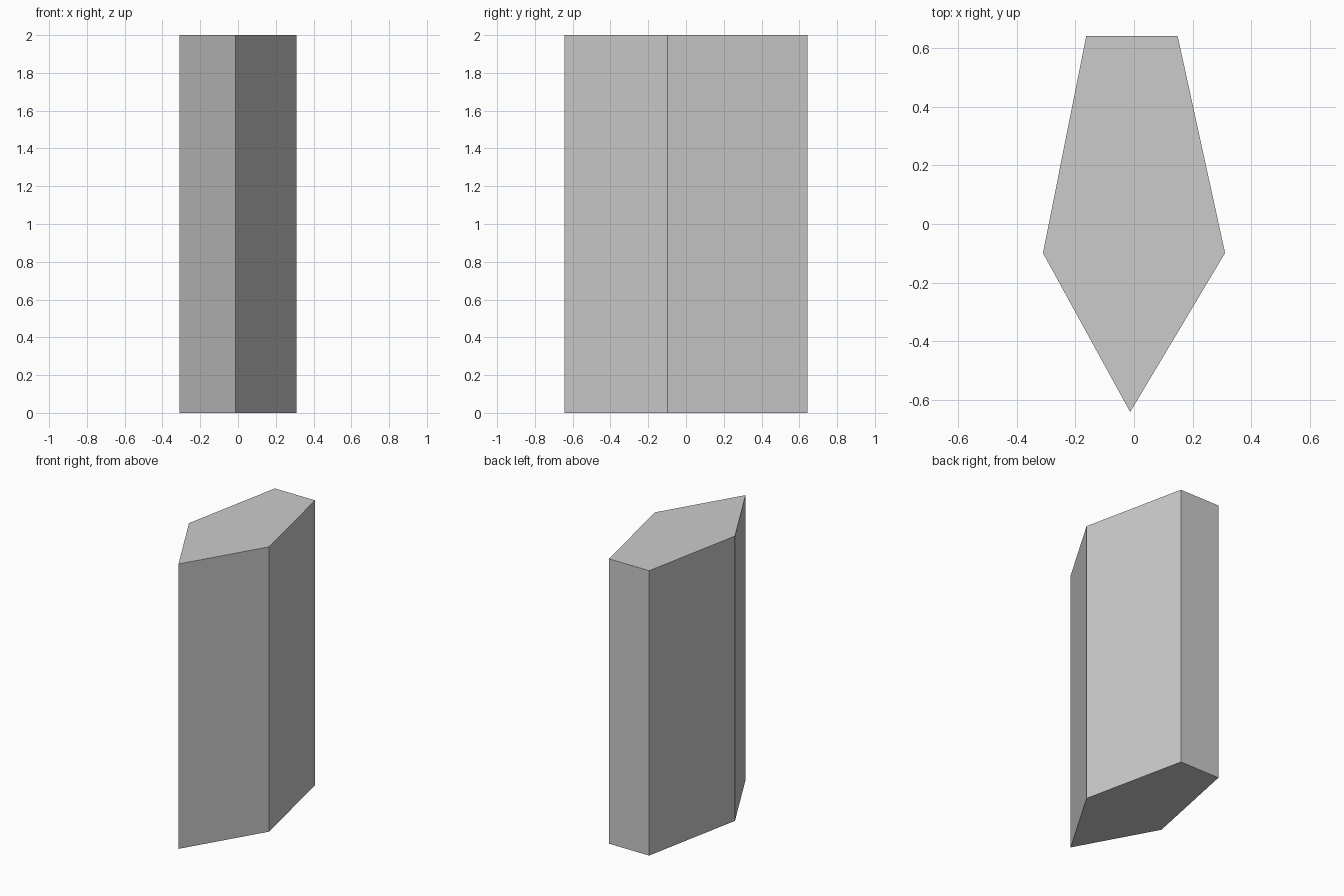
import bpy, bmesh

if "Cube" in bpy.data.objects:
    bpy.data.objects.remove(bpy.data.objects["Cube"])

# Five-sided outline seen from the top, counter-clockwise
OUTLINE = [(-0.013, -0.642), (0.311, -0.099), (0.149, 0.642),
           (-0.163, 0.642), (-0.311, -0.099)]
HEIGHT = 2.0

# Closed prism: outline face extruded upwards
bm = bmesh.new()
base = bm.faces.new([bm.verts.new((x, y, 0)) for x, y in OUTLINE])
extruded = bmesh.ops.extrude_face_region(bm, geom=[base], use_keep_orig=True)
top = [v for v in extruded["geom"] if isinstance(v, bmesh.types.BMVert)]
bmesh.ops.translate(bm, verts=top, vec=(0, 0, HEIGHT))
bmesh.ops.recalc_face_normals(bm, faces=bm.faces)

mesh = bpy.data.meshes.new("pentagonal_prism")
bm.to_mesh(mesh)
bm.free()
bpy.context.collection.objects.link(bpy.data.objects.new("pentagonal_prism", mesh))
